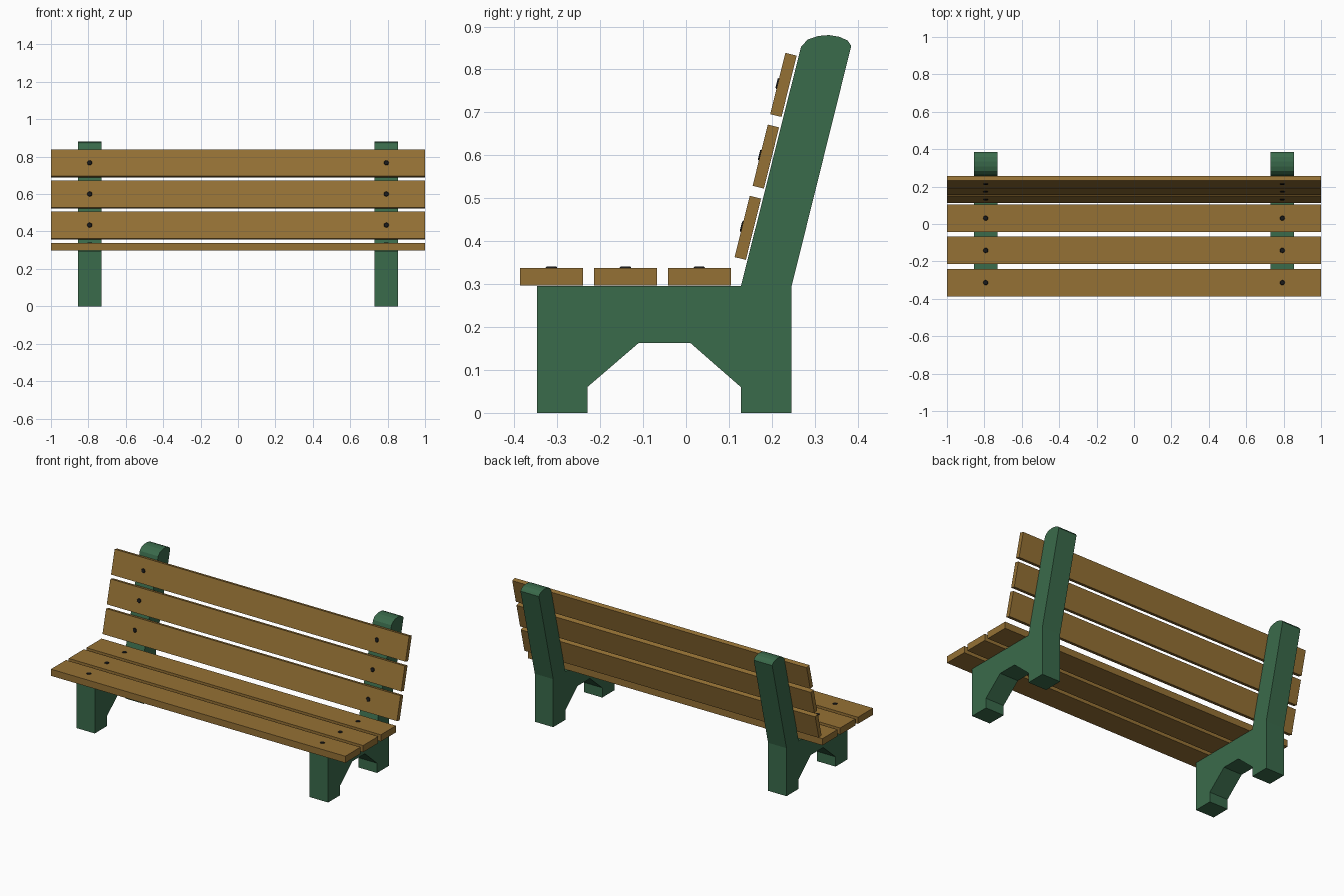
import bpy, bmesh, math
from mathutils import Matrix, Vector

if "Cube" in bpy.data.objects:
    bpy.data.objects.remove(bpy.data.objects["Cube"])


def material(name, color):
    m = bpy.data.materials.new(name)
    m.diffuse_color = (*color, 1)
    m.use_nodes = True
    m.node_tree.nodes["Principled BSDF"].inputs["Base Color"].default_value = m.diffuse_color
    return m


GREEN = material("green_paint", (0.042, 0.145, 0.070))
WOOD = material("wood", (0.30, 0.165, 0.035))
DARK = material("dark_metal", (0.01, 0.01, 0.01))


def finish(bm, name, mat, matrix=Matrix()):
    bmesh.ops.recalc_face_normals(bm, faces=bm.faces)
    me = bpy.data.meshes.new(name)
    bm.to_mesh(me)
    bm.free()
    me.materials.append(mat)
    ob = bpy.data.objects.new(name, me)
    ob.matrix_world = matrix
    bpy.context.collection.objects.link(ob)
    return ob


# Side supports: one profile (y, z) with feet, arch, leaning post and rounded top
PROFILE = [(-0.347, 0), (-0.23, 0), (-0.23, 0.06), (-0.11, 0.163), (0.01, 0.163),
           (0.128, 0.06), (0.128, 0), (0.246, 0), (0.246, 0.295), (0.385, 0.855),
           (0.377, 0.867), (0.358, 0.876), (0.333, 0.88), (0.308, 0.878),
           (0.284, 0.870), (0.268, 0.853), (0.128, 0.295), (-0.347, 0.295)]


def support(name, x0, x1):
    bm = bmesh.new()
    face = bm.faces.new([bm.verts.new((x0, y, z)) for y, z in PROFILE])
    ext = bmesh.ops.extrude_face_region(bm, geom=[face])
    moved = [v for v in ext["geom"] if isinstance(v, bmesh.types.BMVert)]
    bmesh.ops.translate(bm, verts=moved, vec=(x1 - x0, 0, 0))
    finish(bm, name, GREEN)


support("left_support", -0.855, -0.73)
support("right_support", 0.73, 0.855)


# Slat with a low bolt head near each end, on its local +z face
def slat(name, y, z, width, thick, tilt):
    matrix = Matrix.Translation((0, y, z)) @ Matrix.Rotation(tilt, 4, 'X')
    bm = bmesh.new()
    bmesh.ops.create_cube(bm, size=1)
    bmesh.ops.scale(bm, verts=bm.verts, vec=(2, width, thick))
    finish(bm, name, WOOD, matrix)
    for side, x in (("left", -0.793), ("right", 0.793)):
        bm = bmesh.new()
        bmesh.ops.create_cone(bm, cap_ends=True, segments=12, radius1=0.016,
                              radius2=0.011, depth=0.006)
        finish(bm, f"{name}_{side}_bolt", DARK,
               matrix @ Matrix.Translation((x, 0, thick / 2)))


# Seat slats
for i, y in enumerate((-0.3135, -0.141, 0.031)):
    slat(f"seat_slat_{i + 1}", y, 0.3175, 0.147, 0.041, 0)

# Back slats, leaning with the posts
for i, (y, z) in enumerate(((0.144, 0.431), (0.186, 0.597), (0.227, 0.764))):
    slat(f"back_slat_{i + 1}", y, z, 0.147, 0.027, math.radians(90 - 13.9))
